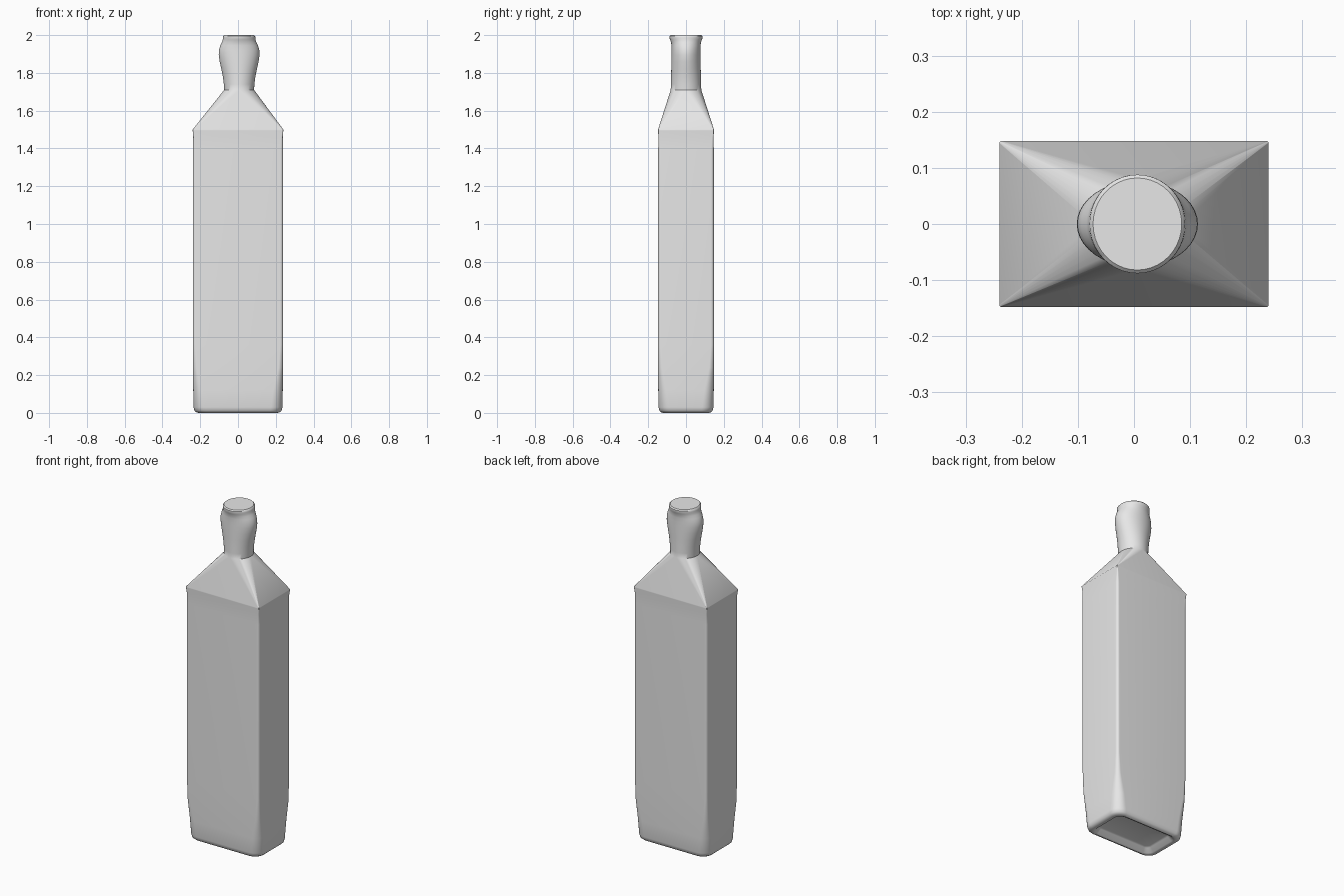
import bpy, bmesh, math

if "Cube" in bpy.data.objects:
    bpy.data.objects.remove(bpy.data.objects["Cube"])

K = 10  # segments per corner arc

grey = bpy.data.materials.new("plain grey")
grey.diffuse_color = (0.8, 0.8, 0.8, 1)
grey.use_nodes = True
grey.node_tree.nodes["Principled BSDF"].inputs["Base Color"].default_value = grey.diffuse_color


def section(z, w, d, rx, ry, cx=0.0):
    """Rounded rectangle ring; full radii give an ellipse."""
    pts = []
    for q, (sx, sy) in enumerate([(1, 1), (-1, 1), (-1, -1), (1, -1)]):
        for i in range(K + 1):
            a = math.pi / 2 * (q + i / K)
            pts.append((cx + sx * (w - rx) + rx * math.cos(a),
                        sy * (d - ry) + ry * math.sin(a), z))
    return pts


def loft(name, rings):
    bm = bmesh.new()
    loops = [[bm.verts.new(p) for p in r] for r in rings]
    n = len(loops[0])
    for a, b in zip(loops, loops[1:]):
        for i in range(n):
            j = (i + 1) % n
            bm.faces.new((a[i], a[j], b[j], b[i]))
    bm.faces.new(loops[0][::-1])
    bm.faces.new(loops[-1])
    bmesh.ops.remove_doubles(bm, verts=bm.verts, dist=0.0001)
    bmesh.ops.recalc_face_normals(bm, faces=bm.faces)
    me = bpy.data.meshes.new(name)
    bm.to_mesh(me)
    bm.free()
    me.materials.append(grey)
    ob = bpy.data.objects.new(name, me)
    bpy.context.collection.objects.link(ob)
    bpy.ops.object.select_all(action='DESELECT')
    ob.select_set(True)
    bpy.context.view_layer.objects.active = ob
    bpy.ops.object.shade_smooth_by_angle(angle=math.radians(40))
    return ob


# recessed base and rectangular body: z, half width, half depth, corner radius
body = [(0.03, 0.165, 0.085, 0.02), (0.025, 0.175, 0.095, 0.025),
        (0.004, 0.195, 0.112, 0.04), (0.0, 0.208, 0.122, 0.05),
        (0.004, 0.222, 0.133, 0.055), (0.012, 0.231, 0.141, 0.06),
        (0.03, 0.235, 0.145, 0.06), (0.12, 0.237, 0.147, 0.05),
        (0.24, 0.239, 0.148, 0.025), (0.36, 0.239, 0.148, 0.016),
        (1.40, 0.239, 0.147, 0.014), (1.46, 0.237, 0.146, 0.008),
        (1.495, 0.24, 0.148, 0.004), (1.50, 0.24, 0.148, 0.004)]
rings = [section(z, w, d, r, r) for z, w, d, r in body]

# sloped shoulder runs into the bulged round neck: z, half width, half depth
neck = [(1.71, 0.079, 0.081), (1.74, 0.081, 0.080), (1.78, 0.086, 0.079),
        (1.82, 0.094, 0.078), (1.86, 0.103, 0.078), (1.895, 0.108, 0.077),
        (1.92, 0.107, 0.077), (1.945, 0.100, 0.077), (1.962, 0.091, 0.079),
        (1.975, 0.087, 0.084), (1.986, 0.086, 0.088), (1.994, 0.085, 0.088),
        (2.0, 0.079, 0.082)]
rings += [section(z, w, d, w, d, 0.006) for z, w, d in neck]
loft("bottle", rings)
